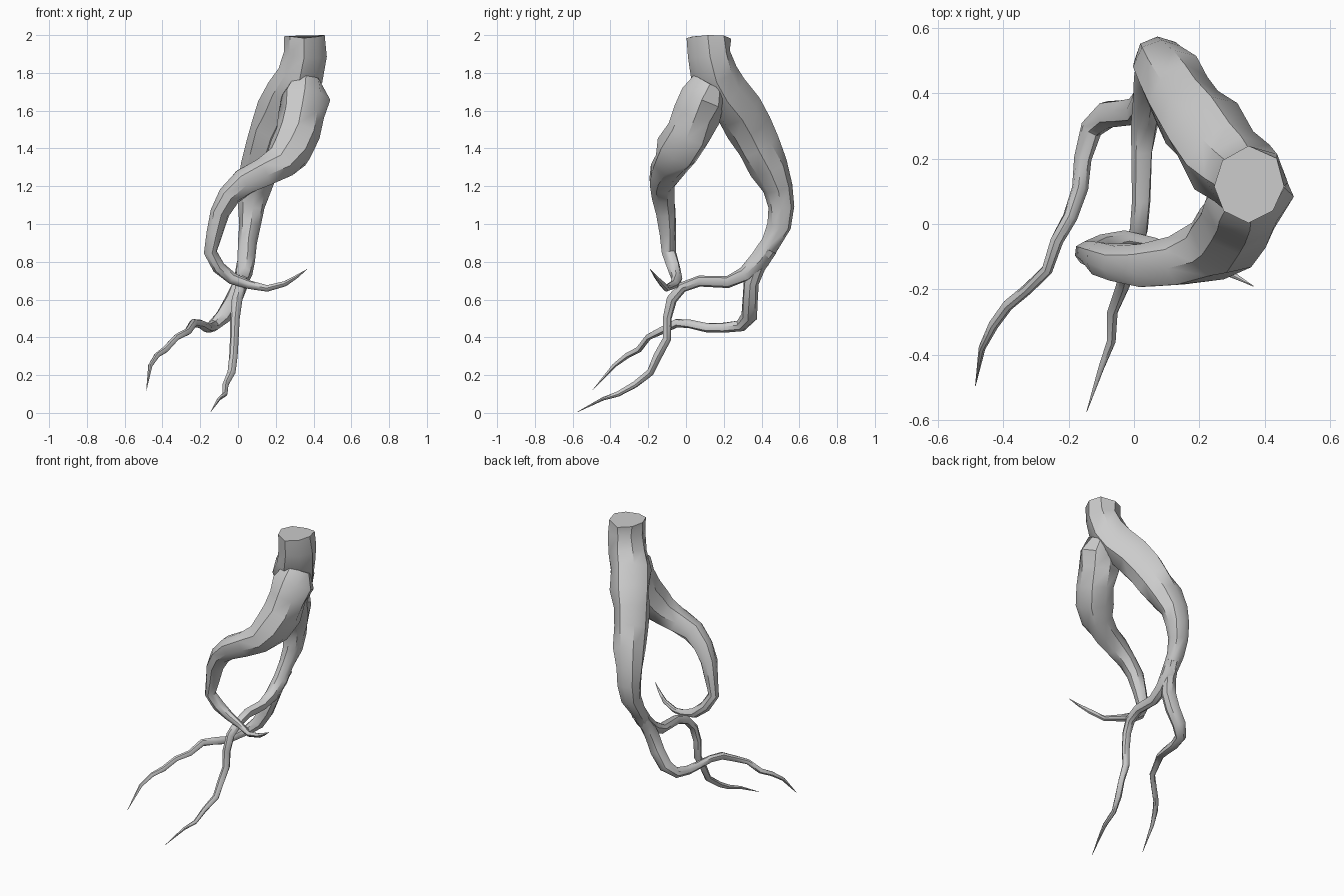
import bpy, bmesh, math, random
from mathutils import Vector

random.seed(4)


def root(name, path, sides=8, rough=0.1, tip=True):
    """Knobbly tube along (x, y, z, radius) points, ending in a point."""
    pts = [Vector(p[:3]) for p in path]
    bm = bmesh.new()
    rings = []
    side = None
    for i, p in enumerate(pts):
        t = (pts[min(i + 1, len(pts) - 1)] - pts[max(i - 1, 0)]).normalized()
        if side is None:
            side = Vector((1, 0, 0))
        side = (side - t * side.dot(t)).normalized()
        other = t.cross(side)
        ring = []
        for k in range(sides):
            a = 2 * math.pi * k / sides
            r = path[i][3] * random.uniform(1 - rough, 1 + rough)
            ring.append(bm.verts.new(p + r * (math.cos(a) * side + math.sin(a) * other)))
        rings.append(ring)
    # level the cut face at the top of the trunk
    if name == "trunk_and_back_root":
        for v in rings[0]:
            v.co.z = path[0][2] - random.uniform(0, 0.02)
        rings[0][0].co.z = path[0][2]
    for a, b in zip(rings, rings[1:]):
        for k in range(sides):
            j = (k + 1) % sides
            bm.faces.new((a[k], a[j], b[j], b[k]))
    bm.faces.new(rings[0][::-1])
    bm.faces.new(rings[-1])
    bmesh.ops.recalc_face_normals(bm, faces=bm.faces)
    me = bpy.data.meshes.new(name)
    bm.to_mesh(me)
    bm.free()
    ob = bpy.data.objects.new(name, me)
    bpy.context.collection.objects.link(ob)
    bpy.context.view_layer.objects.active = ob
    ob.select_set(True)
    bpy.ops.object.shade_smooth_by_angle(angle=math.radians(40))
    ob.select_set(False)
    return ob


# Trunk bending back, carrying on into the lower root
root("trunk_and_back_root", [
    (.35, .115, 2.0, .115), (.35, .125, 1.9, .115), (.325, .15, 1.79, .12),
    (.28, .20, 1.70, .13), (.225, .28, 1.60, .12), (.18, .33, 1.51, .12),
    (.15, .38, 1.41, .11), (.115, .44, 1.30, .105), (.085, .485, 1.19, .085),
    (.075, .50, 1.09, .07), (.065, .495, .99, .06), (.05, .45, .90, .052),
    (.045, .39, .81, .05), (.035, .31, .735, .043), (.025, .22, .695, .032),
    (.022, .07, .70, .03), (.015, -.02, .665, .03), (-.005, -.075, .60, .026),
    (-.015, -.10, .50, .024), (-.02, -.10, .39, .022), (-.025, -.15, .30, .021),
    (-.035, -.19, .215, .02), (-.065, -.27, .15, .016), (-.07, -.36, .10, .013),
    (-.10, -.44, .075, .009), (-.145, -.575, .005, .001)])

# Front root, hooking forward and round to the right
root("front_root", [
    (.36, .13, 1.745, .09), (.355, .09, 1.67, .125), (.34, .055, 1.58, .125),
    (.32, .015, 1.48, .12), (.28, -.04, 1.39, .115), (.225, -.08, 1.32, .095),
    (.13, -.11, 1.275, .083), (.03, -.125, 1.225, .073), (-.05, -.12, 1.15, .062),
    (-.10, -.105, 1.06, .052), (-.125, -.095, .95, .042), (-.145, -.09, .85, .036),
    (-.10, -.065, .77, .034), (-.03, -.05, .71, .03), (.06, -.065, .68, .022),
    (.155, -.105, .66, .017), (.25, -.13, .685, .014), (.31, -.16, .72, .009),
    (.365, -.19, .76, .001)])

# Side root splitting off the lower trunk, sweeping left
root("left_root", [
    (.055, .44, .87, .042), (.035, .375, .78, .045), (.015, .345, .69, .044),
    (-.025, .34, .60, .043), (-.08, .335, .51, .04), (-.13, .29, .46, .033),
    (-.155, .20, .45, .027), (-.165, .11, .45, .024), (-.195, .02, .47, .023),
    (-.235, -.05, .475, .022), (-.265, -.14, .43, .019), (-.325, -.20, .40, .017),
    (-.385, -.25, .335, .017), (-.43, -.31, .305, .015), (-.465, -.38, .25, .011),
    (-.485, -.495, .12, .001)])
